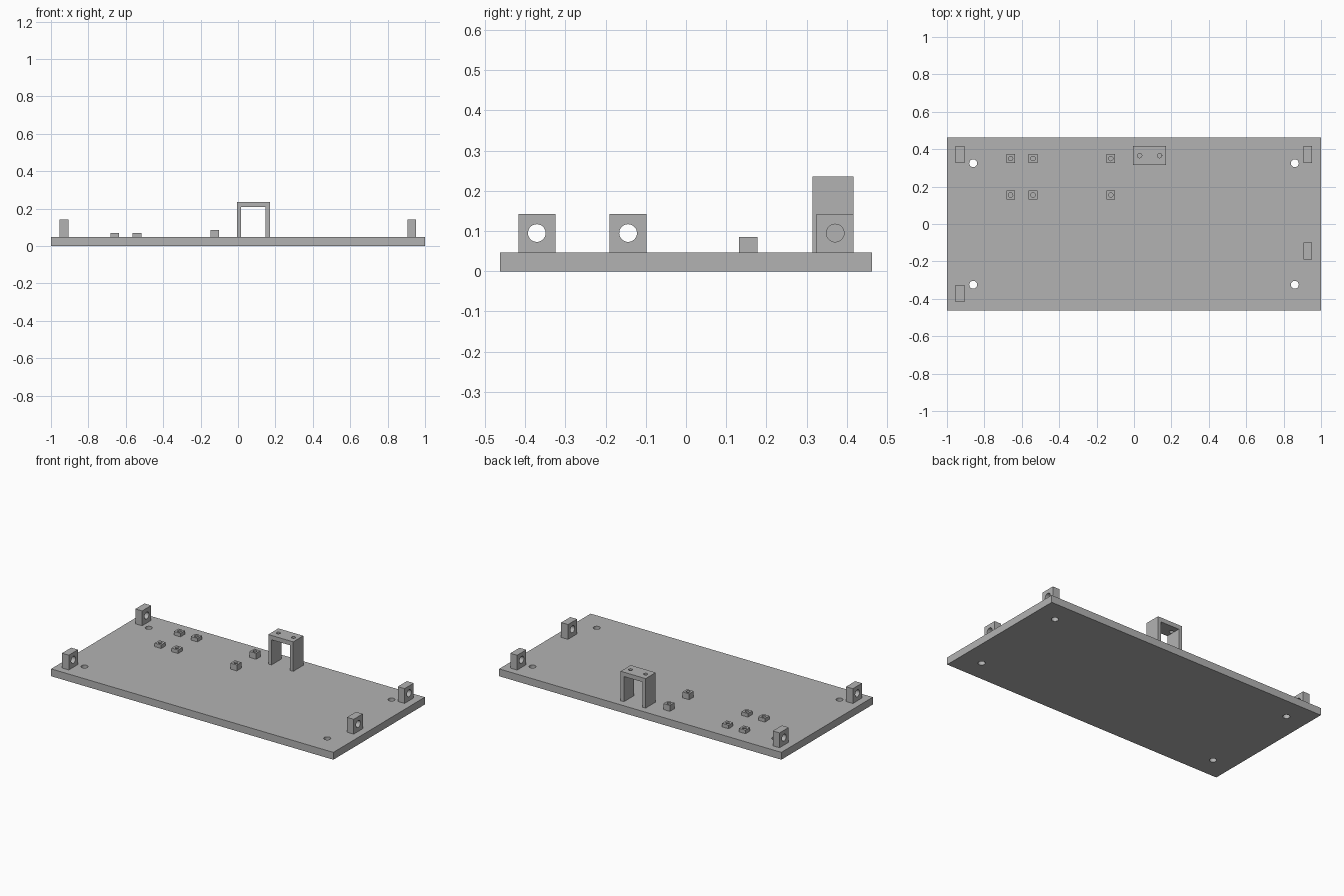
import bpy, math

if "Cube" in bpy.data.objects:
    bpy.data.objects.remove(bpy.data.objects["Cube"])

grey = bpy.data.materials.new("plain grey")
grey.diffuse_color = (0.45, 0.45, 0.45, 1)
grey.use_nodes = True
grey.node_tree.nodes["Principled BSDF"].inputs["Base Color"].default_value = grey.diffuse_color


def box(name, x0, x1, y0, y1, z0, z1):
    bpy.ops.mesh.primitive_cube_add(size=1, location=((x0 + x1) / 2, (y0 + y1) / 2, (z0 + z1) / 2))
    ob = bpy.context.object
    ob.name = name
    ob.scale = (x1 - x0, y1 - y0, z1 - z0)
    bpy.ops.object.transform_apply(location=False, rotation=False, scale=True)
    ob.data.materials.append(grey)
    return ob


def cut(ob, cutter):
    mod = ob.modifiers.new("cut", 'BOOLEAN')
    mod.operation = 'DIFFERENCE'
    mod.solver = 'EXACT'
    mod.object = cutter
    bpy.context.view_layer.objects.active = ob
    bpy.ops.object.modifier_apply(modifier=mod.name)
    bpy.data.objects.remove(cutter, do_unlink=True)


def drill(ob, centre, radius, depth, axis='z', sides=32):
    rot = (0, math.pi / 2, 0) if axis == 'x' else (0, 0, 0)
    bpy.ops.mesh.primitive_cylinder_add(vertices=sides, radius=radius, depth=depth,
                                        location=centre, rotation=rot)
    cutter = bpy.context.object
    cutter.data.materials.append(grey)
    cut(ob, cutter)


T = 0.047  # plate thickness

# Base plate with four corner holes
plate = box("base_plate", -1, 1, -0.463, 0.463, 0, T)
for x in (-0.86, 0.86):
    for y in (-0.325, 0.325):
        drill(plate, (x, y, T / 2), 0.021, 0.2)

# Upright lugs with a sideways hole
for i, (x, y) in enumerate([(-0.931, 0.371), (-0.931, -0.371), (0.929, 0.371), (0.929, -0.144)]):
    lug = box(f"side_lug_{i + 1}", x - 0.024, x + 0.024, y - 0.046, y + 0.046, T, 0.142)
    drill(lug, (x, y, 0.095), 0.022, 0.2, 'x')

# Small hollow mounting posts in three pairs
for x, top in ((-0.66, 0.07), (-0.54, 0.07), (-0.124, 0.085)):
    for y in (0.155, 0.35):
        post = box("mounting_post", x - 0.023, x + 0.023, y - 0.023, y + 0.023, T, top)
        drill(post, (x, y, top), 0.012, 0.2, sides=16)

# Bridge bracket: block with an open passage and two screw holes
bracket = box("bridge_bracket", -0.006, 0.171, 0.315, 0.417, T, 0.236)
cut(bracket, box("passage_cutter", 0.017, 0.148, 0.2, 0.5, 0, 0.208))
for x in (0.03, 0.137):
    drill(bracket, (x, 0.366, 0.222), 0.012, 0.06)

# Smooth the round holes, keep box edges sharp
for ob in bpy.context.scene.objects:
    ob.select_set(True)
bpy.context.view_layer.objects.active = plate
bpy.ops.object.shade_smooth_by_angle(angle=math.radians(30))
